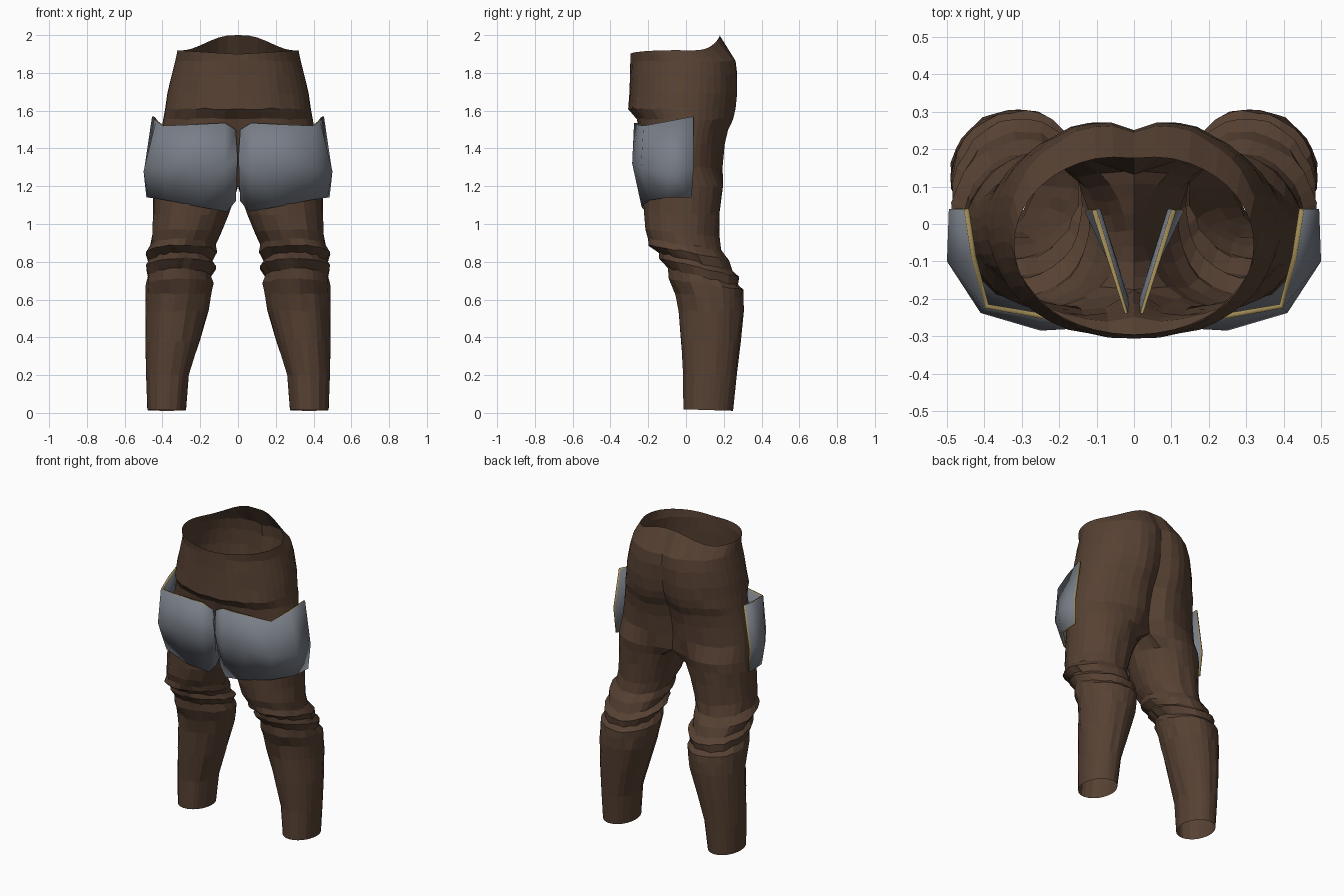
import bpy, bmesh, math, random

if "Cube" in bpy.data.objects:
    bpy.data.objects.remove(bpy.data.objects["Cube"])
random.seed(4)


def material(name, rgb):
    m = bpy.data.materials.new(name)
    m.diffuse_color = (*rgb, 1)
    m.use_nodes = True
    m.node_tree.nodes["Principled BSDF"].inputs["Base Color"].default_value = m.diffuse_color
    return m


brown = material("brown cloth", (0.095, 0.053, 0.033))
steel = material("grey steel", (0.19, 0.21, 0.245))
gold = material("dull gold trim", (0.34, 0.25, 0.09))


def finish(name, bm, mats):
    me = bpy.data.meshes.new(name)
    bm.to_mesh(me)
    bm.free()
    ob = bpy.data.objects.new(name, me)
    bpy.context.collection.objects.link(ob)
    for m in mats:
        me.materials.append(m)
    return ob


def mirror(ob, merge):
    mod = ob.modifiers.new("mirror", 'MIRROR')
    mod.use_mirror_merge = merge
    mod.merge_threshold = 0.002


N, OUT = 30, 23          # points round a leg, points shared with the hip

# Leg rings: z, inner x, outer x, front y, back y, tilt (front raised)
LEG = [(0.015, .275, .48, -.015, .25, .004), (0.2, .26, .483, -.012, .268, 0),
       (0.38, .205, .49, -.025, .288, 0), (0.54, .157, .49, -.04, .305, 0),
       (0.62, .142, .487, -.055, .305, .01), (0.68, .13, .485, -.09, .302, .03),
       (0.72, .148, .474, -.095, .277, .045), (0.77, .115, .49, -.14, .28, .05),
       (0.80, .138, .47, -.145, .25, .05), (0.85, .115, .488, -.195, .225, .04),
       (0.89, .12, .46, -.2, .19, .03), (0.95, .09, .456, -.215, .175, .02),
       (1.05, .055, .45, -.222, .18, 0), (1.14, .022, .45, -.225, .19, 0),
       (1.2, 0, .447, -.23, .197, 0)]
# Hip half rings: z, half width, front y, back y, front dent, back dent
HIP = [(1.30, .438, -.235, .203, .25, .35), (1.42, .42, -.25, .217, .15, .3),
       (1.50, .405, -.255, .235, .08, .25), (1.555, .395, -.265, .258, .06, .2),
       (1.61, .386, -.306, .272, 0, .16), (1.69, .374, -.30, .282, 0, .13),
       (1.79, .352, -.296, .282, 0, .11), (1.86, .334, -.295, .272, 0, .1),
       (1.90, .32, -.295, .185, 0, .05)]

bm = bmesh.new()
rings = []
for k, (z, x0, x1, y0, y1, tilt) in enumerate(LEG):
    crotch = k == len(LEG) - 1
    ring = []
    for i in range(N):
        a = math.radians(-42 + i * 12)
        x = (x0 + x1) / 2 + (x1 - x0) / 2 * math.sin(a)
        y = (y0 + y1) / 2 - (y1 - y0) / 2 * math.cos(a)
        zz = z + tilt * math.cos(a)
        if crotch and (i == 0 or i >= OUT - 1):
            x = 0
        elif 0 < k < len(LEG) - 1:
            n = 0.005
            x += random.uniform(-n, n)
            y += random.uniform(-n, n)
            zz += random.uniform(-n, n)
        ring.append(bm.verts.new((x, y, zz)))
    rings.append(ring)
for lo, hi in zip(rings, rings[1:]):
    for i in range(N):
        j = (i + 1) % N
        bm.faces.new((lo[i], lo[j], hi[j], hi[i]))

# Hip continues upward from the outer part of the top leg ring
last = rings[-1][:OUT]
for k, (z, rx, y0, y1, df, db) in enumerate(HIP):
    rim = k == len(HIP) - 1
    ring = []
    for i in range(OUT):
        a = math.pi * i / (OUT - 1)
        c, s = math.cos(a), max(0, math.sin(a))
        x = rx * s ** 0.9 if 0 < i < OUT - 1 else 0
        y = (y0 + y1) / 2 - (y1 - y0) / 2 * c
        y *= 1 - (df if c > 0 else db) * math.exp(-(x / 0.06) ** 2)
        zz = z
        if rim:          # waistband rises to a peak at the back
            zz += 0.02 * s + 0.1 * max(0, -c) ** 5
        elif 0 < i < OUT - 1:
            y += random.uniform(-.004, .004)
            zz += random.uniform(-.006, .006)
        ring.append(bm.verts.new((x, y, zz)))
    for i in range(OUT - 1):
        bm.faces.new((last[i], last[i + 1], ring[i + 1], ring[i]))
    last = ring
mirror(finish("trousers", bm, [brown]), True)

# Thigh guard: columns from outer back, round the front, to inner back
GUARD = [((.455, .04, 1.57), (.495, .04, 1.30), (.485, .03, 1.14)),
         ((.435, -.09, 1.545), (.50, -.10, 1.28), (.475, -.10, 1.14)),
         ((.398, -.225, 1.52), (.41, -.238, 1.30), (.375, -.20, 1.125)),
         ((.25, -.252, 1.526), (.25, -.285, 1.32), (.20, -.235, 1.09)),
         ((.07, -.275, 1.535), (.07, -.272, 1.30), (.06, -.215, 1.065)),
         ((.012, -.25, 1.50), (.002, -.24, 1.35), (.012, -.20, 1.12)),
         ((.10, .04, 1.45), (.09, .04, 1.30), (.12, .04, 1.15))]
bm = bmesh.new()
cols = [[bm.verts.new(p) for p in col] for col in GUARD]
for a, b in zip(cols, cols[1:]):
    for r in range(2):
        f = bm.faces.new((a[r + 1], a[r], b[r], b[r + 1]))
        f.smooth = True
guard = finish("thigh_guards", bm, [steel, gold])
sol = guard.modifiers.new("thickness", 'SOLIDIFY')
sol.thickness = 0.014
sol.offset = -1
sol.material_offset_rim = 1
mirror(guard, False)
bpy.context.view_layer.objects.active = guard
guard.select_set(True)
bpy.ops.object.shade_smooth_by_angle(angle=math.radians(50))
